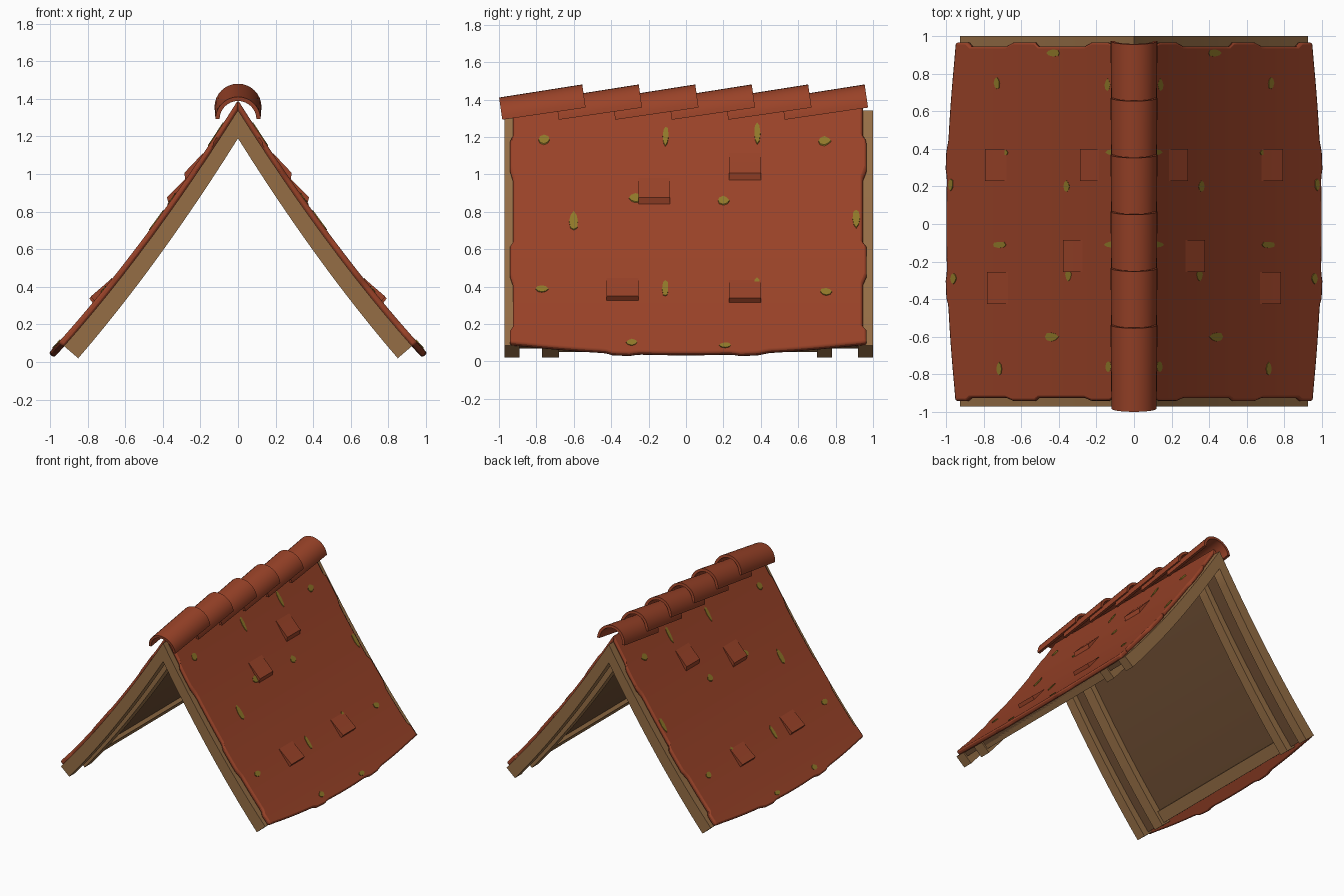
import bpy, bmesh, math, random
from mathutils import Matrix

if "Cube" in bpy.data.objects:
    bpy.data.objects.remove(bpy.data.objects["Cube"])
random.seed(4)


def material(name, rgb):
    m = bpy.data.materials.new(name)
    m.use_nodes = True
    m.diffuse_color = (*rgb, 1)
    m.node_tree.nodes["Principled BSDF"].inputs["Base Color"].default_value = (*rgb, 1)
    return m


TILE = material("terracotta", (0.32, 0.055, 0.021))
WOOD = material("timber", (0.30, 0.155, 0.06))
DARK = material("dark boards", (0.155, 0.075, 0.033))
MOSS = material("moss", (0.28, 0.19, 0.022))
SKIN = 0.135  # height of the tiled surface above the rafters' underside


def finish(name, bm, mat, mirror=True, bevel=0):
    bmesh.ops.recalc_face_normals(bm, faces=bm.faces)
    me = bpy.data.meshes.new(name)
    bm.to_mesh(me)
    bm.free()
    me.materials.append(mat)
    ob = bpy.data.objects.new(name, me)
    bpy.context.collection.objects.link(ob)
    bpy.ops.object.select_all(action="DESELECT")
    ob.select_set(True)
    bpy.context.view_layer.objects.active = ob
    bpy.ops.object.shade_smooth_by_angle(angle=math.radians(35))
    if bevel:
        b = ob.modifiers.new("soft_edges", "BEVEL")
        b.width, b.segments, b.angle_limit = bevel, 2, math.radians(45)
    if mirror:
        ob.modifiers.new("both_slopes", "MIRROR").use_mirror_merge = False
    return ob


def slope(t, y, d):
    """Point on the left slope: t runs from ridge to eave, d is height above the underside."""
    x, z = 0.85 * t, 1.19 - 1.355 * t + 0.185 * t * t
    m = (1.355 - 0.37 * t) / 0.85
    q = math.hypot(1, m)
    d *= 0.8 + 0.2 * t
    back = m * d * max(0, 1 - t)
    return (x + (m * d - back) / q, y, z + (d + m * back) / q)


def t_at(z, d=SKIN):
    lo, hi = 0, 1.2
    for _ in range(30):
        mid = (lo + hi) / 2
        lo, hi = (mid, hi) if slope(mid, 0, d)[2] > z else (lo, mid)
    return lo


def steps(a, b, n):
    return [a + (b - a) * i / n for i in range(n + 1)]


def slab(name, ts, ys, lo, hi, mat, warp=lambda t, y: (t, y), bevel=0):
    """Curved board on the slope; hi may be a function of t."""
    bm = bmesh.new()
    top = hi if callable(hi) else (lambda t: hi)
    n, k = len(ts), len(ys)
    low, high = [[[bm.verts.new(slope(*warp(t, y), f(t))) for y in ys] for t in ts]
                 for f in ((lambda t: lo), top)]
    for i in range(n - 1):
        for j in range(k - 1):
            for g in (low, high):
                bm.faces.new((g[i][j], g[i + 1][j], g[i + 1][j + 1], g[i][j + 1]))
    for i in range(n - 1):
        for j in (0, k - 1):
            bm.faces.new((low[i][j], low[i + 1][j], high[i + 1][j], high[i][j]))
    for j in range(k - 1):
        for i in (0, n - 1):
            bm.faces.new((low[i][j], low[i][j + 1], high[i][j + 1], high[i][j]))
    return finish(name, bm, mat, bevel=bevel)


# Timber frame: rafters, eave beams and boarding
for name, a, b in (("front_rafter", -0.97, -0.89), ("front_inner_rafter", -0.77, -0.68),
                   ("back_inner_rafter", 0.70, 0.78), ("back_rafter", 0.92, 1.0)):
    slab(name, steps(0, 1, 12), [a, b], 0, 0.1, WOOD)
slab("eave_beam", steps(0.92, 0.99, 1), [-0.68, 0.70], 0.03, 0.09, WOOD)
slab("roof_boards", steps(0, 0.99, 12), [-0.9, 0.93], 0.06, 0.098, DARK)


# Tiled covering with a bowed eave and lumpy edges
def bump(v, spans, ramp=0.02):
    return max(max(0, min(1, (v - a) / ramp, (b - v) / ramp)) for a, b in spans)


def ragged(t, y):
    side = bump(t, ((0.12, 0.27), (0.54, 0.71), (0.92, 1.3)))
    eave = 0.06 * (1 - (y / 0.95) ** 2)
    eave += 0.01 * bump(y, ((-0.43, -0.26), (0.25, 0.43)), 0.03)
    edge = max(0, abs(y) - 0.85) / 0.1
    y += math.copysign(0.022 * side * edge, y)
    return t * (1 + eave * t ** 4), y


slab("tile_covering", steps(0, 1, 50), steps(-0.925, 0.945, 60), 0.098, SKIN, TILE, ragged, 0.012)

# Loose tiles lifting at their lower edge
for y, z in ((0.315, 1.0), (-0.17, 0.87), (-0.34, 0.345), (0.315, 0.335)):
    end = t_at(z, 0.16)
    slab("lifted_tile", steps(end - 0.1, end, 3), [y - 0.085, y + 0.085], 0.11,
         lambda t: SKIN + 0.003 + 0.27 * (t - end + 0.1), TILE)

# Moss patches
WIDE, TALL = (0.032, 0.016), (0.016, 0.036)
for y, z, size in ((-0.76, 1.18, WIDE), (-0.11, 1.2, TALL), (0.38, 1.215, TALL), (0.74, 1.175, WIDE),
                   (-0.27, 0.87, WIDE), (0.2, 0.857, WIDE), (-0.6, 0.745, (0.025, 0.036)),
                   (0.91, 0.76, (0.02, 0.036)), (-0.77, 0.385, WIDE), (-0.11, 0.385, TALL),
                   (0.38, 0.4, TALL), (0.75, 0.37, WIDE), (-0.29, 0.1, WIDE), (0.21, 0.085, WIDE)):
    bm = bmesh.new()
    t0 = t_at(z)
    rings = [[], []]
    for i in range(8):
        a, r = math.tau * i / 8, random.uniform(0.85, 1.15)
        t, py = t0 + r * size[1] * math.sin(a), y + r * size[0] * math.cos(a)
        for ring, d in zip(rings, (SKIN - 0.003, SKIN + 0.005)):
            ring.append(bm.verts.new(slope(t, py, d)))
    for ring in rings:
        bm.faces.new(ring)
    for i in range(8):
        j = (i + 1) % 8
        bm.faces.new((rings[0][i], rings[0][j], rings[1][j], rings[1][i]))
    finish("moss_patch", bm, MOSS)

# Overlapping half-round ridge tiles, each tipped up toward the back
for n in range(6):
    bm = bmesh.new()
    loops = []
    for y, r in ((0, 0.12), (0.45, 0.125)):
        arc = [math.pi * i / 16 for i in range(17)]
        loops.append([bm.verts.new((s * math.cos(a), y, s * math.sin(a)))
                      for s, angles in ((r, arc), (r - 0.022, arc[::-1])) for a in angles])
    front, back = loops
    for i in range(34):
        j = (i + 1) % 34
        bm.faces.new((front[i], front[j], back[j], back[i]))
    for loop in loops:
        for i in range(16):
            bm.faces.new((loop[i], loop[i + 1], loop[32 - i], loop[33 - i]))
    bm.transform(Matrix.Translation((0, -0.982 + 0.302 * n, 1.292)) @ Matrix.Rotation(math.radians(8.3), 4, "X"))
    finish("ridge_tile", bm, TILE, mirror=False)
